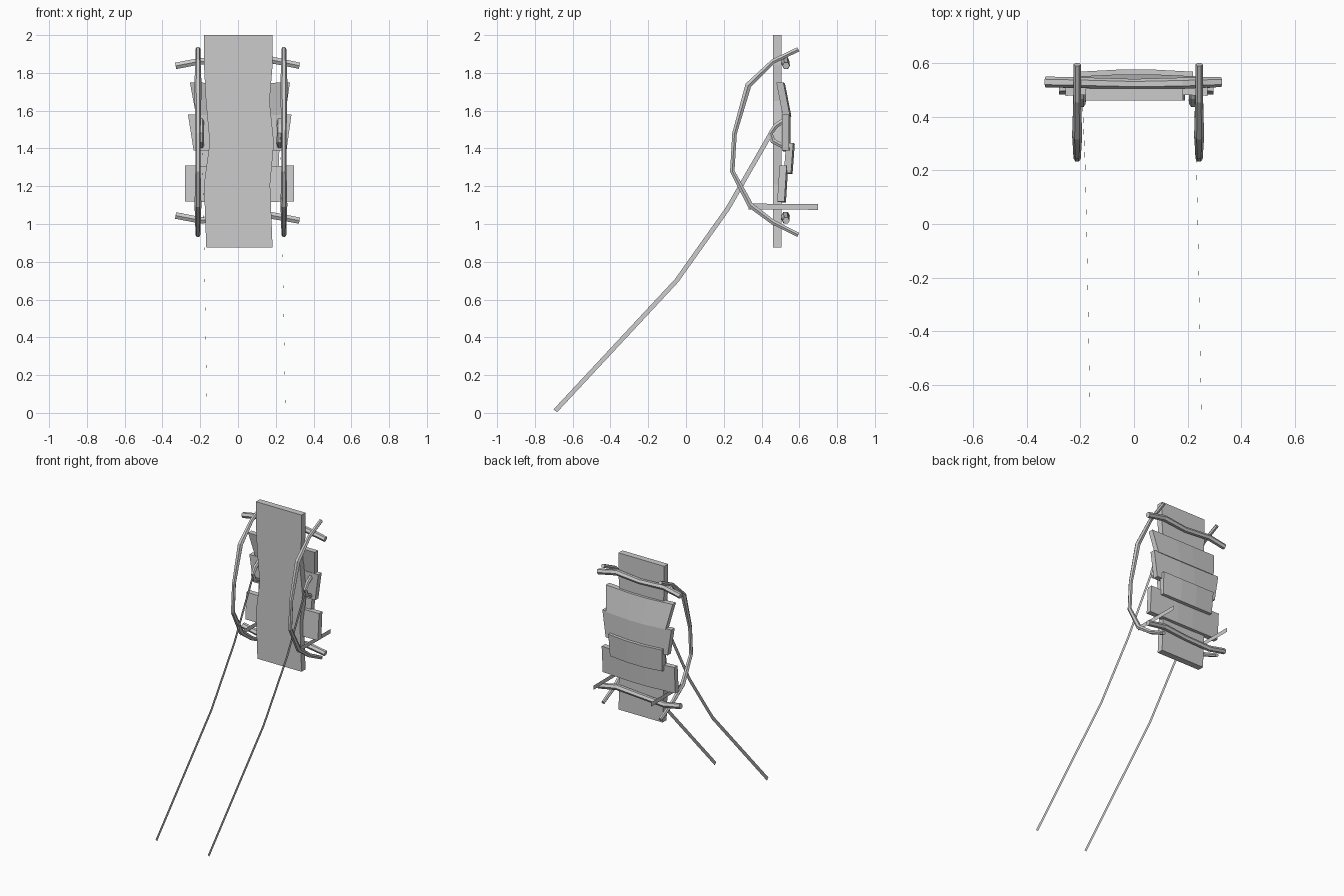
import bpy, bmesh, math
from mathutils import Vector

if "Cube" in bpy.data.objects:
    bpy.data.objects.remove(bpy.data.objects["Cube"])


def finish(name, bm, fix=True):
    if fix:
        bmesh.ops.recalc_face_normals(bm, faces=bm.faces)
    me = bpy.data.meshes.new(name)
    bm.to_mesh(me)
    bm.free()
    ob = bpy.data.objects.new(name, me)
    bpy.context.collection.objects.link(ob)
    return ob


def tangents(pts):
    n = len(pts)
    return [(pts[min(i + 1, n - 1)] - pts[max(i - 1, 0)]).normalized() for i in range(n)]


def tube(name, pts, radii, side, sides=6):
    """Low-sided stick along a bent path; side is the axis across the bend."""
    pts, side = [Vector(p) for p in pts], Vector(side)
    bm = bmesh.new()
    rings = []
    for p, t, r in zip(pts, tangents(pts), radii):
        u = (side - t * side.dot(t)).normalized()
        v = t.cross(u)
        rings.append([bm.verts.new(p + r * (u * math.cos(a) + v * math.sin(a)))
                      for a in [2 * math.pi * k / sides for k in range(sides)]])
    for a, b in zip(rings, rings[1:]):
        for k in range(sides):
            j = (k + 1) % sides
            bm.faces.new((a[k], a[j], b[j], b[k]))
    bm.faces.new(rings[0])
    bm.faces.new(rings[-1])
    return finish(name, bm)


def ribbon(name, pts, half):
    """Flat strip lying in the side plane."""
    pts = [Vector(p) for p in pts]
    bm = bmesh.new()
    rows = []
    for p, t in zip(pts, tangents(pts)):
        n = Vector((0, -t.z, t.y)).normalized() * half
        rows.append((bm.verts.new(p + n), bm.verts.new(p - n)))
    for a, b in zip(rows, rows[1:]):
        bm.faces.new((a[0], a[1], b[1], b[0]))
    return finish(name, bm, False)


def plank(name, grid, thick):
    """Board from rows of points, thickened towards +y."""
    bm = bmesh.new()
    front = [[bm.verts.new(p) for p in row] for row in grid]
    back = [[bm.verts.new((p[0], p[1] + thick, p[2])) for p in row] for row in grid]
    for g in (front, back):
        for r, s in zip(g, g[1:]):
            for k in range(len(r) - 1):
                bm.faces.new((r[k], r[k + 1], s[k + 1], s[k]))

    def loop(g):
        return (g[0] + [r[-1] for r in g[1:-1]] + g[-1][::-1]
                + [r[0] for r in g[-2:0:-1]])
    f, b = loop(front), loop(back)
    for k in range(len(f)):
        j = (k + 1) % len(f)
        bm.faces.new((f[k], f[j], b[j], b[k]))
    return finish(name, bm)


# Main board with a wavy outline: z, left x, right x
outline = [(2.0, -.18, .183), (1.84, -.18, .183), (1.65, -.17, .167),
           (1.43, -.15, .19), (1.21, -.18, .17), (.875, -.168, .183)]
plank("back_board", [[(l, .46, z), (r, .46, z)] for z, l, r in outline], .045)

# Cross slats: top (z, y, left, right), bottom (z, y, left, right)
slats = [((1.75, .478, -.255, .275), (1.575, .512, -.222, .25)),
         ((1.58, .507, -.265, .283), (1.39, .507, -.235, .257)),
         ((1.43, .53, -.205, .22), (1.27, .518, -.2, .215)),
         ((1.31, .495, -.28, .297), (1.12, .483, -.28, .297))]
for i, rows in enumerate(slats):
    plank(f"cross_slat_{i + 1}",
          [[(l, y, z), (-.055, y + .008, z - .006), (.07, y + .008, z - .006), (r, y, z)]
           for z, y, l, r in rows], .038)

# Upper and lower cross sticks
tube("upper_cross_stick", [(-.33, .53, 1.837), (-.2, .527, 1.862), (0, .522, 1.85),
                           (.18, .525, 1.868), (.325, .53, 1.838)],
     [.02, .02, .019, .021, .019], (0, 1, 0))
tube("lower_cross_stick", [(-.33, .53, 1.045), (-.2, .527, 1.02), (0, .522, 1.03),
                           (.18, .525, 1.045), (.325, .53, 1.018)],
     [.02, .02, .019, .021, .019], (0, 1, 0))

# Side parts: bowed stick, peg, hook and trailing cord
bow = [(.595, 1.925), (.46, 1.86), (.33, 1.735), (.257, 1.48),
       (.245, 1.28), (.34, 1.1), (.46, 1.01), (.595, .942)]
hook = [(.52, 1.55), (.475, 1.52), (.448, 1.48), (.46, 1.44), (.512, 1.412)]
cord = [(.45, 1.48, 0), (.22, 1.08, .01), (-.05, .7, .016), (-.692, .011, .028)]
for side, xb, xh in (("left", -.212, -.195), ("right", .243, .22)):
    tube(f"{side}_bow_stick", [(xb, y, z) for y, z in bow],
         [.014, .014, .019, .014, .014, .018, .015, .013], (1, 0, 0))
    ribbon(f"{side}_peg", [(xb, .33, 1.093), (xb, .7, 1.09)], .015)
    tube(f"{side}_hook", [(xh, y, z) for y, z in hook],
         [.014, .015, .014, .016, .014], (1, 0, 0))
    ribbon(f"{side}_cord", [(xh + .003 + d, y, z) for y, z, d in cord], .012)
